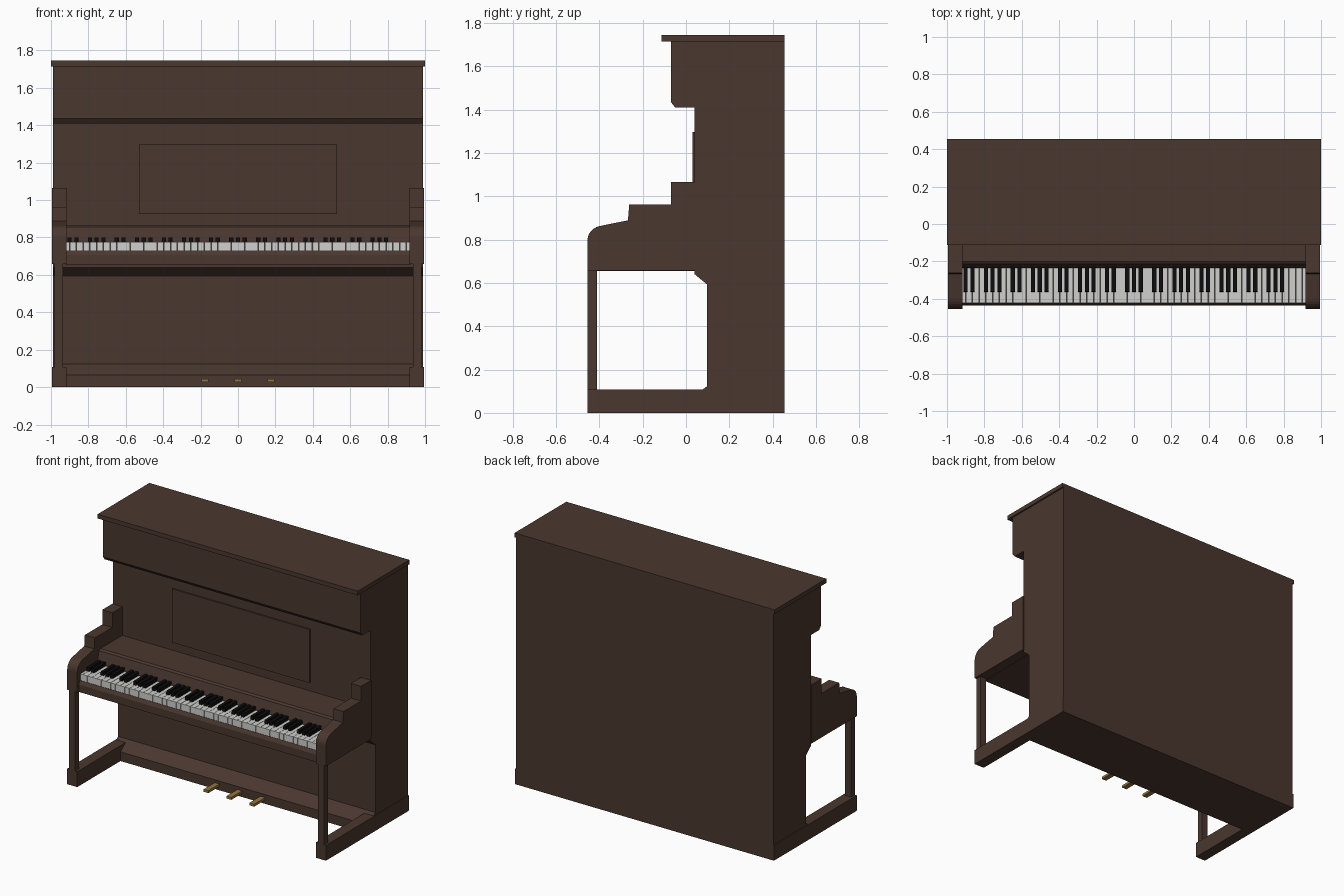
import bpy, bmesh, math

if "Cube" in bpy.data.objects:
    bpy.data.objects.remove(bpy.data.objects["Cube"])


def material(name, rgb):
    m = bpy.data.materials.new(name)
    m.diffuse_color = (*rgb, 1)
    m.use_nodes = True
    m.node_tree.nodes["Principled BSDF"].inputs["Base Color"].default_value = m.diffuse_color
    return m


WOOD = material("dark_walnut", (0.068, 0.038, 0.028))
IVORY = material("ivory_white", (0.63, 0.63, 0.62))
EBONY = material("ebony_black", (0.004, 0.004, 0.004))
BRASS = material("brass", (0.30, 0.18, 0.05))


def finish(name, bm, mat):
    bmesh.ops.recalc_face_normals(bm, faces=bm.faces)
    me = bpy.data.meshes.new(name)
    bm.to_mesh(me)
    bm.free()
    me.materials.append(mat)
    ob = bpy.data.objects.new(name, me)
    bpy.context.collection.objects.link(ob)
    return ob


def add_profile(bm, pts, x0, x1):
    """Extrude a (y, z) outline from x0 to x1."""
    face = bm.faces.new([bm.verts.new((x0, y, z)) for y, z in pts])
    geom = bmesh.ops.extrude_face_region(bm, geom=[face])["geom"]
    moved = [v for v in geom if isinstance(v, bmesh.types.BMVert)]
    bmesh.ops.translate(bm, vec=(x1 - x0, 0, 0), verts=moved)


def rect(y0, y1, z0, z1):
    return [(y0, z0), (y1, z0), (y1, z1), (y0, z1)]


def part(name, pts, x0, x1, mat=WOOD):
    bm = bmesh.new()
    add_profile(bm, pts, x0, x1)
    return finish(name, bm, mat)


# Case: sloped plinth, recessed knee panel, overhanging top box
part("case", [(0.455, 0), (0.02, 0), (0.02, 0.064), (0.097, 0.123),
              (0.097, 0.593), (0.04, 0.64), (0.04, 1.41), (-0.05, 1.41),
              (-0.07, 1.435), (-0.07, 1.717), (0.455, 1.717)], -0.99, 0.99)
part("lid", rect(-0.113, 0.455, 1.715, 1.745), -1, 1)
part("music_panel", rect(0.03, 0.05, 0.925, 1.297), -0.528, 0.528)

# Key bed with sloped front slip, and the fallboard behind the keys
part("key_bed", [(0.05, 0.655), (-0.437, 0.655), (-0.437, 0.706),
                 (-0.424, 0.73), (0.05, 0.73)], -0.925, 0.925)
part("fallboard", [(0.05, 0.72), (-0.235, 0.72), (-0.235, 0.785),
                   (-0.214, 0.856), (-0.2, 0.866), (0.05, 0.866)], -0.925, 0.925)

# Stepped arms with a rounded nose
arm = [(0.045, 0.657), (-0.455, 0.657)]
for i in range(7):
    a = math.radians(78) * i / 6
    arm.append((-0.383 - 0.072 * math.cos(a), 0.796 + 0.068 * math.sin(a)))
arm += [(-0.268, 0.889), (-0.262, 0.963), (-0.07, 0.963), (-0.07, 1.065), (0.045, 1.065)]

for side, s in (("left", -1), ("right", 1)):
    part(side + "_arm", arm, s * 0.918, s * 0.995)
    part(side + "_front_leg", rect(-0.455, -0.412, 0.1, 0.665), s * 0.935, s * 0.98)
    part(side + "_foot_runner", rect(-0.455, 0.455, 0, 0.107), s * 0.918, s * 0.995)

# White keys, half-width at both ends
STEP, FIRST, GAP = 0.036, -0.9, 0.001
bm = bmesh.new()
for i in range(-1, 50 + 1):
    x0 = max(FIRST + i * STEP, -0.918) + GAP
    x1 = min(FIRST + (i + 1) * STEP, 0.918) - GAP
    add_profile(bm, rect(-0.422, -0.225, 0.728, 0.775), x0, x1)
finish("white_keys", bm, IVORY)

# Black keys in groups of two and three
bm = bmesh.new()
for octave in range(7):
    for k in (0, 1, 3, 4, 5):
        x = FIRST + (octave * 7 + k) * STEP
        add_profile(bm, [(-0.225, 0.77), (-0.364, 0.77), (-0.36, 0.80), (-0.225, 0.80)],
                    x - 0.011, x + 0.011)
finish("black_keys", bm, EBONY)

# Pedals
for name, x in (("left", -0.176), ("middle", 0), ("right", 0.176)):
    part(name + "_pedal", rect(-0.10, 0.04, 0.026, 0.043), x - 0.018, x + 0.018, BRASS)
